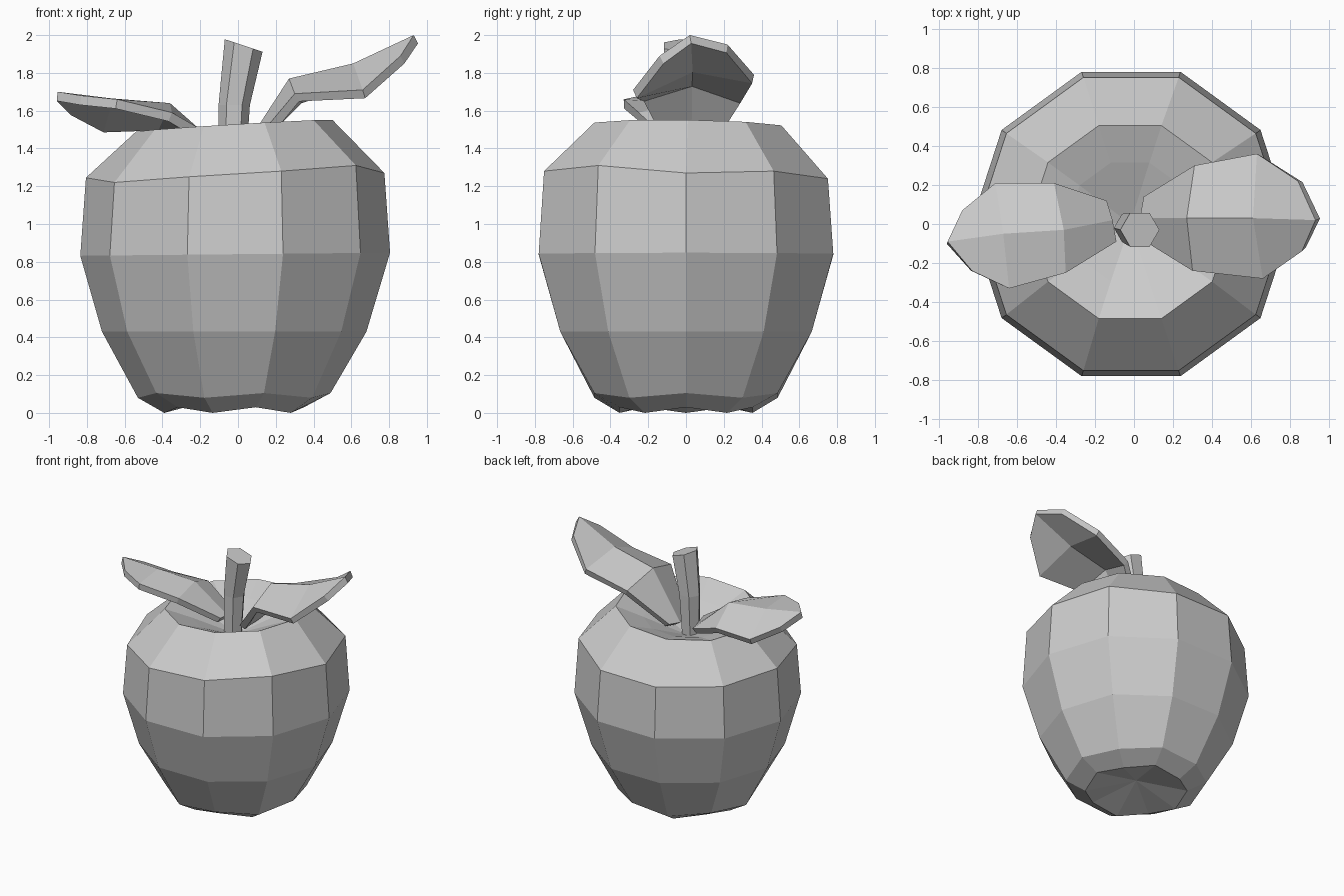
import bpy, bmesh
from math import cos, sin, pi
from mathutils import Vector

if "Cube" in bpy.data.objects:
    bpy.data.objects.remove(bpy.data.objects["Cube"])


def finish(name, bm, recalc=True):
    if recalc:
        bmesh.ops.recalc_face_normals(bm, faces=bm.faces)
    me = bpy.data.meshes.new(name)
    bm.to_mesh(me)
    bm.free()
    ob = bpy.data.objects.new(name, me)
    bpy.context.collection.objects.link(ob)
    return ob


def loft(name, rings, bottom=None, top=None):
    """Skin a stack of rings; close each end with a fan or a flat cap."""
    bm = bmesh.new()
    vs = [[bm.verts.new(p) for p in r] for r in rings]
    n = len(vs[0])
    for a, b in zip(vs, vs[1:]):
        for i in range(n):
            j = (i + 1) % n
            bm.faces.new((a[i], a[j], b[j], b[i]))
    for ring, hub in ((vs[0], bottom), (vs[-1], top)):
        if hub is None:
            bm.faces.new(ring)
        else:
            c = bm.verts.new(hub)
            for i in range(n):
                bm.faces.new((ring[i], ring[(i + 1) % n], c))
    return finish(name, bm)


def ring(cx, cy, r, n, zfun):
    out = []
    for k in range(n):
        x, y = r * cos(2 * pi * k / n), r * sin(2 * pi * k / n)
        out.append((cx + x, cy + y, zfun(k, x, y)))
    return out


# Apple body: ten sides, scalloped foot, slightly tilted shoulder and basin
shoulder = [1.27, 1.28, 1.24, 1.235, 1.235, 1.245, 1.22, 1.25, 1.28, 1.31]
body = [
    ring(-0.02, 0, 0.37, 10, lambda k, x, y: 0.0 if k % 2 else 0.03),
    ring(-0.02, 0, 0.51, 10, lambda k, x, y: 0.08 if k % 2 else 0.105),
    ring(-0.02, 0, 0.70, 10, lambda k, x, y: 0.43),
    ring(-0.015, 0, 0.82, 10, lambda k, x, y: 0.84 + 0.01 * x),
    ring(-0.015, 0, 0.79, 10, lambda k, x, y: shoulder[k]),
    ring(-0.02, 0.01, 0.52, 10, lambda k, x, y: 1.52 + 0.06 * x - 0.015 * y),
    ring(-0.02, 0.01, 0.32, 10, lambda k, x, y: 1.44 + 0.05 * x),
]
loft("apple_body", body, (-0.02, 0, 0.10), (-0.02, 0, 1.30))

# Stem: bent hexagonal rod with a slanted top
stem = [
    ring(-0.03, -0.02, 0.07, 6, lambda k, x, y: 1.30),
    ring(-0.02, -0.02, 0.083, 6, lambda k, x, y: 1.63),
    ring(0.03, -0.03, 0.1, 6, lambda k, x, y: 1.945 - 0.33 * x),
]
loft("stem", stem)


# Leaves: rows of (back edge, midrib, front edge) ending in a shared tip
def leaf(name, rows, tip, thickness):
    bm = bmesh.new()
    v = [[bm.verts.new(p) for p in r] for r in rows]
    t = bm.verts.new(tip)
    v[3].insert(1, t)
    for a, b in zip(v, v[1:]):
        for i in range(2):
            f = bm.faces.new((a[i], a[i + 1], b[i + 1], b[i]))
    bmesh.ops.recalc_face_normals(bm, faces=bm.faces)
    bm.normal_update()
    if sum((f.normal.z for f in bm.faces)) < 0:
        bmesh.ops.reverse_faces(bm, faces=bm.faces)
    ob = finish(name, bm, False)
    m = ob.modifiers.new("thickness", 'SOLIDIFY')
    m.thickness = thickness
    m.offset = -1


leaf("right_leaf", [
    [(0.05, 0.14, 1.42), (0.03, 0.03, 1.40), (0.09, -0.11, 1.44)],
    [(0.31, 0.30, 1.68), (0.27, 0.03, 1.77), (0.30, -0.24, 1.69)],
    [(0.63, 0.36, 1.79), (0.61, 0.03, 1.85), (0.66, -0.28, 1.71)],
    [(0.84, 0.22, 1.95), (0.86, -0.14, 1.89)],
], (0.93, 0.02, 2.0), 0.05)

leaf("left_leaf", [
    [(-0.14, 0.12, 1.43), (-0.11, 0.02, 1.42), (-0.09, -0.09, 1.44)],
    [(-0.41, 0.21, 1.54), (-0.36, -0.03, 1.64), (-0.35, -0.25, 1.59)],
    [(-0.71, 0.21, 1.53), (-0.67, -0.05, 1.665), (-0.64, -0.33, 1.66)],
    [(-0.88, 0.07, 1.62), (-0.83, -0.24, 1.68)],
], (-0.955, -0.09, 1.70), 0.05)
